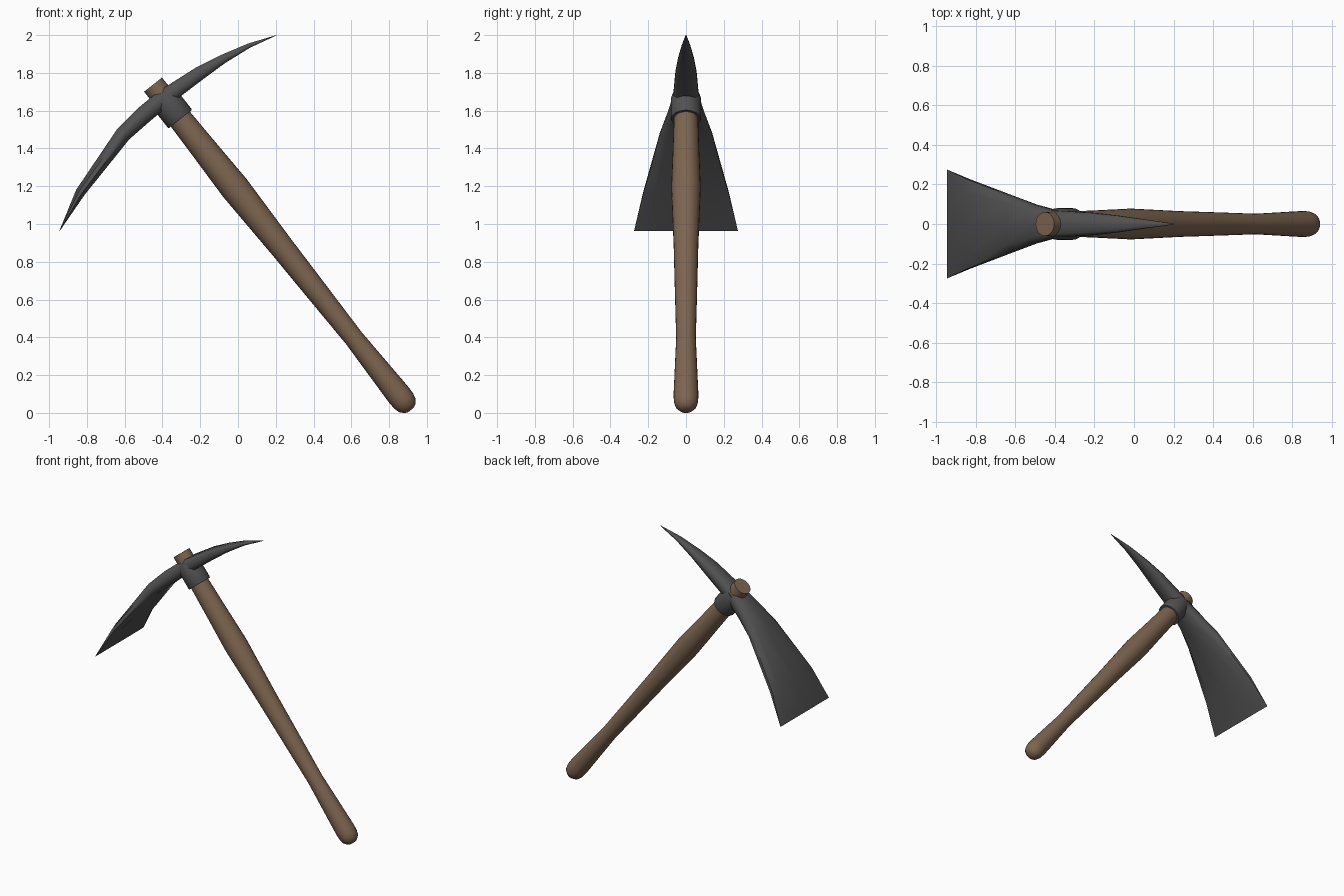
import bpy, bmesh, math
from mathutils import Vector

if "Cube" in bpy.data.objects:
    bpy.data.objects.remove(bpy.data.objects["Cube"])


def material(name, rgb):
    m = bpy.data.materials.new(name)
    m.diffuse_color = (*rgb, 1)
    m.use_nodes = True
    m.node_tree.nodes["Principled BSDF"].inputs["Base Color"].default_value = m.diffuse_color
    return m


wood = material("brown wood", (0.205, 0.130, 0.078))
steel = material("dark steel", (0.085, 0.082, 0.083))


def loft(name, rings, mat, angle=40):
    """Skin a list of equal-sized point rings and cap both ends."""
    bm = bmesh.new()
    loops = [[bm.verts.new(p) for p in ring] for ring in rings]
    n = len(loops[0])
    for a, b in zip(loops, loops[1:]):
        for i in range(n):
            j = (i + 1) % n
            bm.faces.new((a[i], a[j], b[j], b[i]))
    bm.faces.new(loops[0])
    bm.faces.new(loops[-1])
    bmesh.ops.recalc_face_normals(bm, faces=bm.faces)
    me = bpy.data.meshes.new(name)
    bm.to_mesh(me)
    bm.free()
    me.materials.append(mat)
    me.shade_smooth()
    me.set_sharp_from_angle(angle=math.radians(angle))
    ob = bpy.data.objects.new(name, me)
    bpy.context.collection.objects.link(ob)
    return ob


# Slanted handle axis, measured from the butt end
BUTT = Vector((0.915, 0, 0.015))
AXIS = (Vector((-0.45, 0, 1.738)) - BUTT).normalized()
SIDE = Vector((AXIS.z, 0, -AXIS.x))
Y = Vector((0, 1, 0))


def turned(profile, n=24):
    """Round rings along the handle axis from (distance, radius) pairs."""
    return [[BUTT + AXIS * s + (SIDE * math.cos(a) + Y * math.sin(a)) * r
             for a in (2 * math.pi * i / n for i in range(n))]
            for s, r in profile]


# Wooden handle: rounded butt, slim grip, swell below the head, end stub
loft("handle", turned([(0, 0.02), (0.008, 0.036), (0.03, 0.056), (0.06, 0.064),
                       (0.1, 0.066), (0.485, 0.052), (0.85, 0.060),
                       (1.1, 0.065), (1.5, 0.078), (1.75, 0.070),
                       (1.97, 0.064), (2.198, 0.060)]), wood)

# Steel collar
loft("collar", turned([(1.965, 0.068), (1.965, 0.077), (1.972, 0.080),
                       (2.10, 0.080), (2.125, 0.072)]), steel)

# Head, pick point to adze edge: x, z, half thickness, half width
stations = [(0.203, 1.999, 0.001, 0.002), (0.06, 1.945, 0.012, 0.022),
            (-0.08, 1.873, 0.024, 0.042), (-0.20, 1.800, 0.036, 0.056),
            (-0.39, 1.668, 0.046, 0.068), (-0.50, 1.577, 0.047, 0.098),
            (-0.608, 1.475, 0.042, 0.138), (-0.835, 1.167, 0.026, 0.226),
            (-0.945, 0.963, 0.001, 0.275)]
# Bevelled cross-section: (across width, across thickness)
section = [(1, 0.35), (0.74, 1), (0, 1), (-0.74, 1),
           (-1, 0.35), (-1, -0.35), (-0.74, -1), (0, -1), (0.74, -1), (1, -0.35)]
centres = [Vector((x, 0, z)) for x, z, t, w in stations]
rings = []
for i, (x, z, t, w) in enumerate(stations):
    d = (centres[min(i + 1, len(centres) - 1)] - centres[max(i - 1, 0)]).normalized()
    up = Vector((d.z, 0, -d.x))
    rings.append([centres[i] + Y * (u * w) + up * (v * t) for u, v in section])
loft("pick_and_adze_head", rings, steel, 60)
